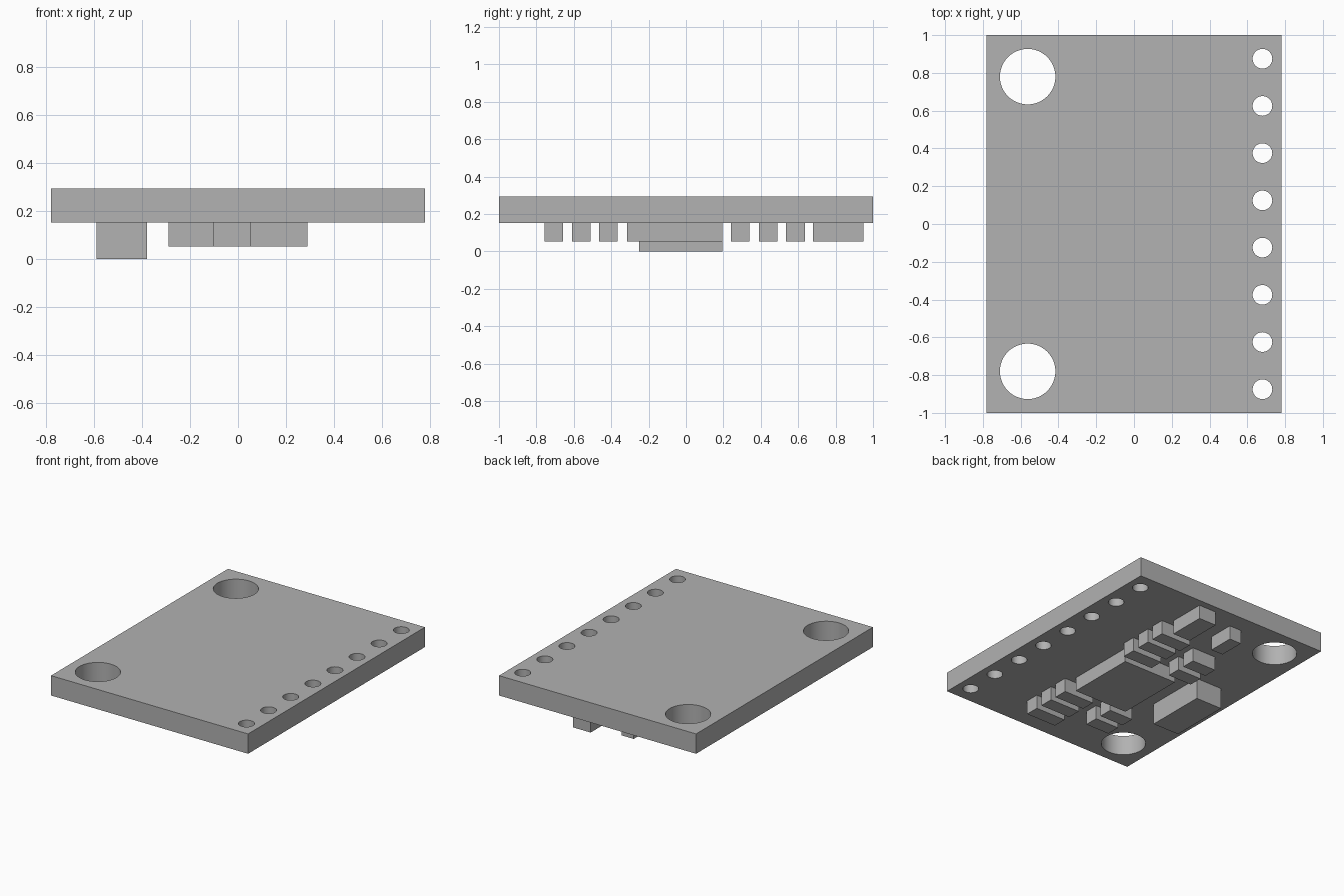
import bpy
import bmesh
from mathutils import Matrix, Vector

default_cube = bpy.data.objects.get("Cube")
if default_cube:
    bpy.data.objects.remove(default_cube, do_unlink=True)

# Single flat grey
grey = bpy.data.materials.new("plain grey")
grey.use_nodes = True
grey.diffuse_color = (0.445, 0.445, 0.445, 1)
grey.node_tree.nodes["Principled BSDF"].inputs["Base Color"].default_value = grey.diffuse_color

BOARD_BOTTOM, BOARD_TOP = 0.152, 0.294
PART_BOTTOM = 0.052


def make_object(name, bm):
    mesh = bpy.data.meshes.new(name)
    bm.to_mesh(mesh)
    bm.free()
    mesh.materials.append(grey)
    obj = bpy.data.objects.new(name, mesh)
    bpy.context.collection.objects.link(obj)
    return obj


def box(name, xs, ys, zs):
    """Box spanning the given low/high pair on each axis."""
    low, high = (Vector(corner) for corner in zip(xs, ys, zs))
    bm = bmesh.new()
    matrix = Matrix.Translation((low + high) / 2) @ Matrix.Diagonal((high - low).to_4d())
    bmesh.ops.create_cube(bm, size=1, matrix=matrix)
    return make_object(name, bm)


def under_part(name, xs, ys, bottom=PART_BOTTOM):
    return box(name, xs, ys, (bottom, BOARD_BOTTOM))


# Circuit board
board = box("circuit_board", (-0.78, 0.78), (-1, 1), (BOARD_BOTTOM, BOARD_TOP))

# Mounting holes and the row of pin holes
holes = [(-0.563, y, 0.147) for y in (-0.78, 0.78)]
holes += [(0.68, 0.875 - 0.25 * i, 0.052) for i in range(8)]
bm = bmesh.new()
for x, y, radius in holes:
    bmesh.ops.create_cone(bm, cap_ends=True, segments=48, radius1=radius, radius2=radius,
                          depth=1, matrix=Matrix.Translation((x, y, BOARD_TOP)))
cutter = make_object("hole_cutter", bm)
cutter.hide_render = True
cut = board.modifiers.new("holes", 'BOOLEAN')
cut.operation = 'DIFFERENCE'
cut.solver = 'EXACT'
cut.object = cutter
bpy.context.view_layer.objects.active = board
board.select_set(True)
bpy.ops.object.modifier_apply(modifier=cut.name)
bpy.data.objects.remove(cutter, do_unlink=True)
bpy.ops.object.shade_smooth_by_angle()

# Main chip and tall side block
under_part("main_chip", (-0.19, 0.24), (-0.315, 0.195))
under_part("tall_block", (-0.59, -0.38), (-0.25, 0.195), bottom=0)

# Small components in two columns either side of the chip
for i, y in enumerate((-0.757, -0.61, -0.465, 0.24, 0.39, 0.535)):
    under_part(f"long_component_{i + 1}", (0.05, 0.29), (y, y + 0.1))
for i, y in enumerate((-0.61, -0.465, 0.24, 0.39)):
    under_part(f"short_component_{i + 1}", (-0.29, -0.10), (y, y + 0.1))

# Lengthwise components at the back
under_part("wide_back_component", (0.09, 0.23), (0.68, 0.95))
under_part("narrow_back_component", (-0.195, -0.10), (0.68, 0.87))
